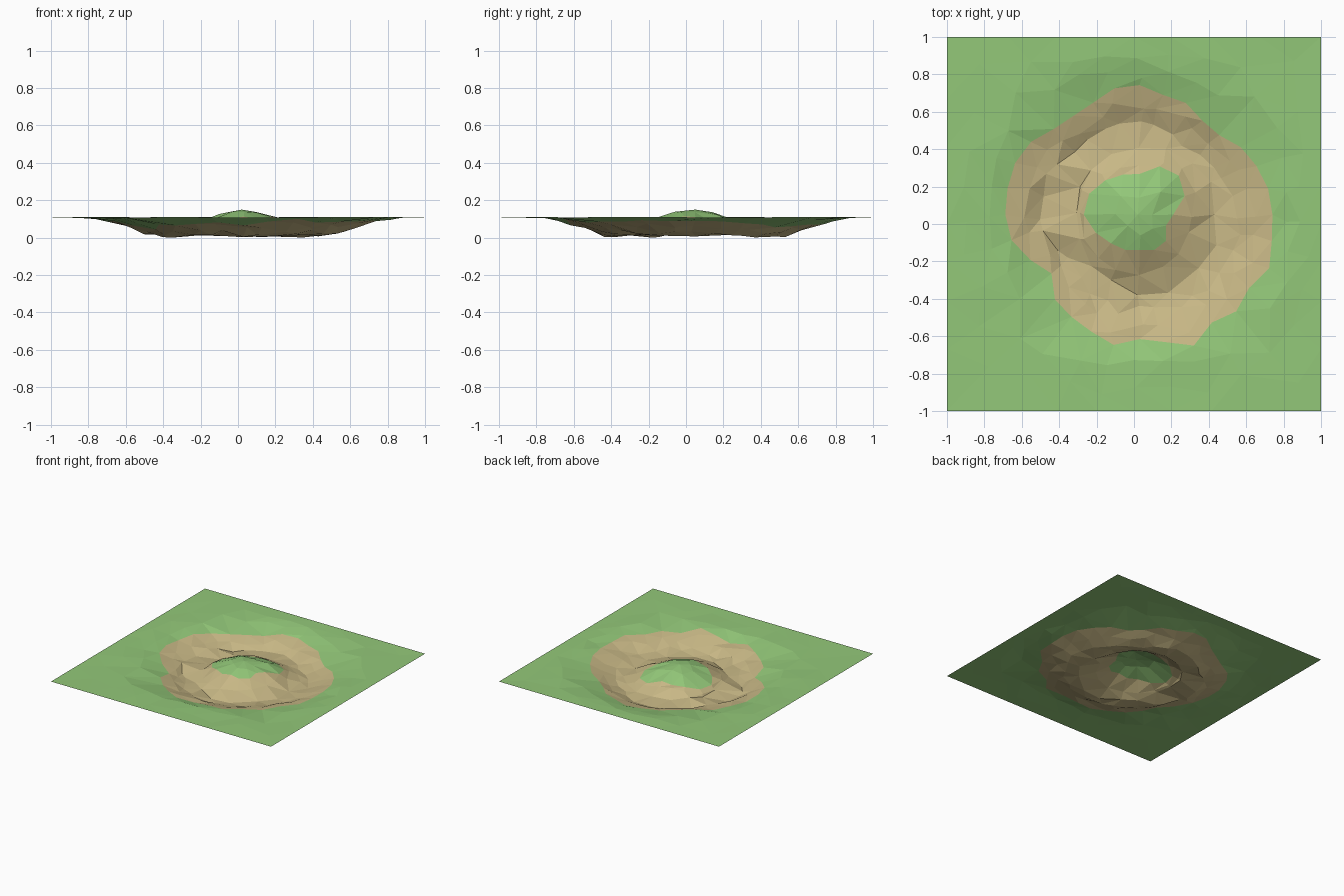
import bpy, bmesh, math, random
from mathutils import Vector

if "Cube" in bpy.data.objects:
    bpy.data.objects.remove(bpy.data.objects["Cube"])

random.seed(4)
SEG = 32
CX, CY = 0.03, 0.05

# Grass/sand outlines read in plan: outer bank and central mound
BANK = [(0, .77), (.07, .70), (.2, .68), (.25, .67), (.4, .5), (.5, .45), (.65, .35),
        (.66, .24), (.75, .15), (.73, 0), (.72, -.25), (.62, -.3), (.6, -.42), (.47, -.52),
        (.35, -.53), (.33, -.65), (.07, -.6), (-.15, -.65), (-.25, -.55), (-.42, -.42),
        (-.43, -.27), (-.6, -.15), (-.68, -.05), (-.67, .22), (-.6, .4), (-.4, .52), (-.25, .62)]
MOUND = [(-.2, .2), (-.08, .26), (.02, .26), (.18, .31), (.28, .2), (.25, .1), (.16, .02),
         (.16, -.12), (.03, -.14), (-.15, -.08), (-.24, -.01), (-.28, .1)]
# Height against distance from the middle
PROFILE = [(0, .147), (.1, .138), (.18, .112), (.25, .08), (.33, .04), (.4, .018), (.47, .013),
           (.55, .038), (.65, .068), (.75, .095), (.86, .109), (3, .109)]


def lerp(table, x):
    for (a, u), (b, v) in zip(table, table[1:]):
        if x <= b:
            return u + (v - u) * (x - a) / max(b - a, 1e-6)
    return table[-1][1]


def polar(points):
    t = sorted((math.atan2(y - CY, x - CX), math.hypot(x - CX, y - CY)) for x, y in points)
    (a0, r0), (a1, r1) = t[0], t[-1]
    return [(a1 - math.tau, r1)] + t + [(a0 + math.tau, r0)]


bank, mound = polar(BANK), polar(MOUND)


def ring_point(k, i):
    """Plan position of point i on ring k, from the mound out to the square edge."""
    jit = 0 if k in (2, 7, 10) else 1
    a = math.tau * i / SEG - math.pi
    s = 1 / max(abs(math.cos(a)), abs(math.sin(a)))
    edge = Vector((math.cos(a) * s, math.sin(a) * s))
    if k == 10:
        return edge
    a += jit * random.uniform(-.05, .05)
    m, b = lerp(mound, a), lerp(bank, a)
    foot = .38 + .05 * math.cos(a + .7)
    r = [0, m * .5, m, (m + foot) / 2, foot, b * .73, b * .87, b][min(k, 7)]
    r += jit * random.uniform(-.025, .025)
    p = Vector((CX + r * math.cos(a), CY + r * math.sin(a)))
    if k > 7:
        p = p.lerp(edge, (.33, .66)[k - 8] + random.uniform(-.08, .08))
    return p


def height(p):
    r = math.hypot(p.x - CX, p.y - CY)
    z = lerp(PROFILE, r)
    n = .007 if r < .8 else .003
    return min(z + random.uniform(-n, n), .11 if r > .5 else .15)


def material(name, col):
    m = bpy.data.materials.new(name)
    m.diffuse_color = (*col, 1)
    m.use_nodes = True
    m.node_tree.nodes["Principled BSDF"].inputs["Base Color"].default_value = m.diffuse_color
    return m


# Rings of vertices
bm = bmesh.new()
centre = bm.verts.new((.02, .05, .15))
rings = []
for k in range(1, 11):
    step = 4 if k == 1 else 2 if k < 5 else 1      # coarser towards the middle
    ring = []
    for i in range(0, SEG, step):
        p = ring_point(k, i)
        ring.append(bm.verts.new((p.x, p.y, .109 if k == 10 else height(p))))
    rings.append(ring)


def tri(mat, *v):
    f = bm.faces.new(v)
    f.material_index = mat


# Triangulated bands: grass mound, sand moat, grass field
n = len(rings[0])
for i in range(n):
    tri(0, centre, rings[0][i], rings[0][(i + 1) % n])
for k, (a, b) in enumerate(zip(rings, rings[1:])):
    mat = 1 if 1 <= k <= 5 else 0
    na, nb = len(a), len(b)
    for i in range(na):
        a0, a1 = a[i], a[(i + 1) % na]
        if nb == 2 * na:
            b0, b1, b2 = (b[(2 * i + j) % nb] for j in range(3))
            tri(mat, a0, b0, b1)
            tri(mat, a0, b1, a1)
            tri(mat, a1, b1, b2)
        else:
            b0, b1 = b[i], b[(i + 1) % nb]
            if (a0.co - b1.co).length < (a1.co - b0.co).length:
                tri(mat, a0, b0, b1)
                tri(mat, a0, b1, a1)
            else:
                tri(mat, a0, b0, a1)
                tri(mat, a1, b0, b1)

# Stand the lowest point on the ground, with faces looking up
low = min(v.co.z for v in bm.verts)
for v in bm.verts:
    v.co.z -= low * (1 if v.co.z < .03 else 0)
for f in bm.faces:
    f.normal_update()
    if f.normal.z < 0:
        f.normal_flip()

mesh = bpy.data.meshes.new("terrain")
bm.to_mesh(mesh)
bm.free()
mesh.materials.append(material("grass green", (.292, .578, .191)))
mesh.materials.append(material("dry sand", (.578, .479, .238)))
bpy.context.collection.objects.link(bpy.data.objects.new("terrain", mesh))
